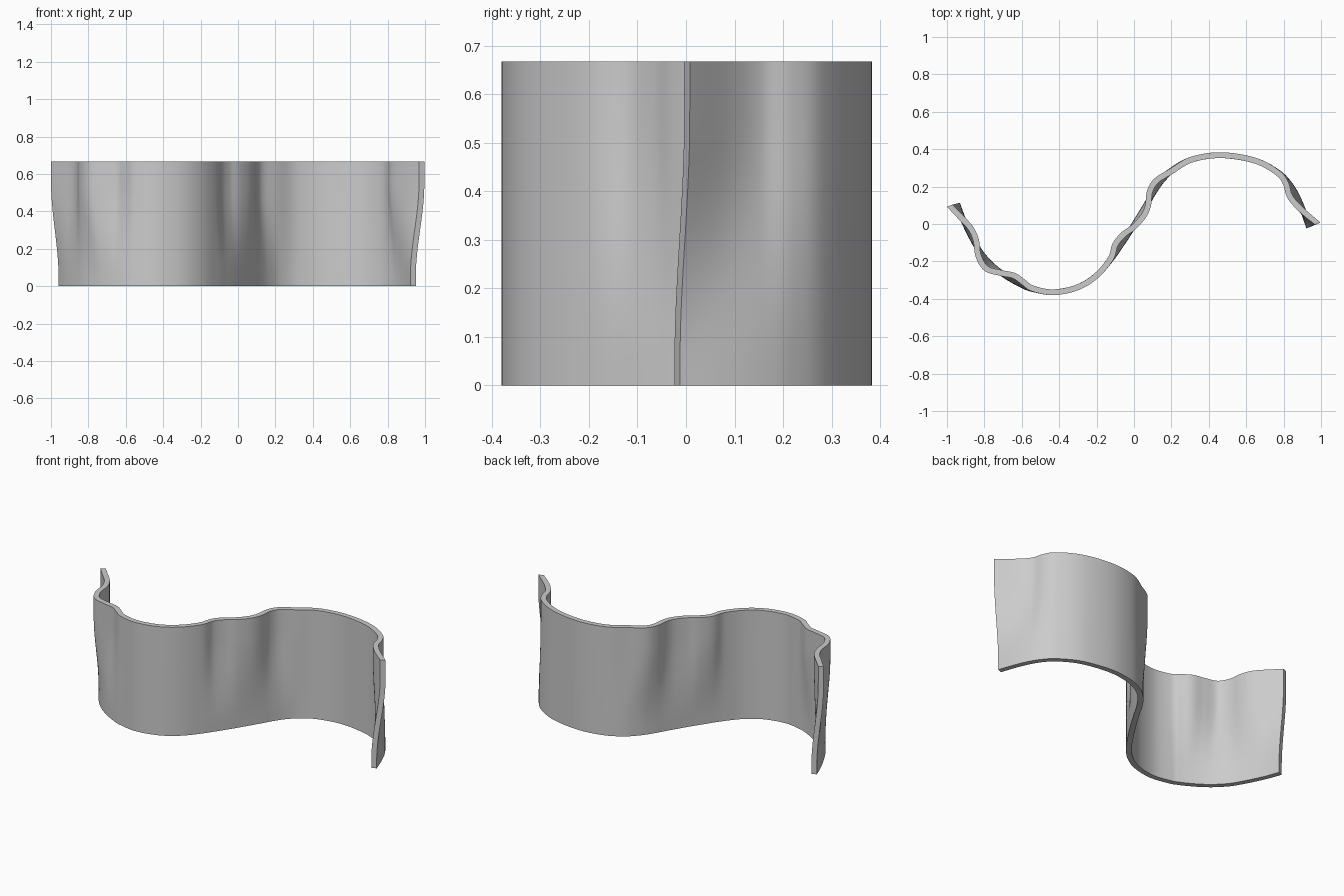
import bpy, bmesh
from mathutils import Vector

if "Cube" in bpy.data.objects:
    bpy.data.objects.remove(bpy.data.objects["Cube"])

H, HALF, STEPS, ROWS = 0.667, 0.0155, 7, 20

# Matching centre lines: smooth S at the foot, rippled S at the rim
foot = [(-.945, .108), (-.92, .04), (-.893, -.02), (-.86, -.085), (-.815, -.16),
        (-.755, -.225), (-.7, -.268), (-.645, -.302), (-.595, -.328), (-.545, -.347),
        (-.43, -.365), (-.3, -.338), (-.2, -.275), (-.125, -.19), (-.072, -.115),
        (-.035, -.06), (0, -.005), (.04, .06), (.07, .11), (.11, .178), (.155, .24),
        (.22, .3), (.32, .348), (.47, .368), (.65, .338), (.77, .275), (.83, .215),
        (.87, .15), (.905, .07), (.936, -.018)]
rim = [(-.985, .098), (-.93, .04), (-.875, -.02), (-.845, -.085), (-.832, -.17),
       (-.79, -.238), (-.71, -.262), (-.64, -.277), (-.59, -.312), (-.54, -.345),
       (-.43, -.365), (-.3, -.338), (-.2, -.275), (-.125, -.185), (-.1, -.11),
       (-.055, -.055), (0, -.015), (.052, .045), (.075, .1), (.085, .175), (.12, .232),
       (.2, .282), (.31, .345), (.47, .368), (.65, .338), (.77, .272), (.812, .215),
       (.832, .15), (.885, .085), (.982, .002)]


def spline(pts):
    p = [Vector(q) for q in pts]
    p = [2 * p[0] - p[1]] + p + [2 * p[-1] - p[-2]]
    out = []
    for i in range(1, len(p) - 2):
        a, b, c, d = p[i - 1:i + 3]
        for k in range(STEPS):
            t = k / STEPS
            out.append(.5 * (2 * b + (c - a) * t + (2 * a - 5 * b + 4 * c - d) * t * t
                             + (3 * b - a - 3 * c + d) * t ** 3))
    return out + [p[-2]]


lower, upper = spline(foot), spline(rim)
n = len(lower)
end_normal = Vector((.93, .37))
bm = bmesh.new()
grid = []
for r in range(ROWS + 1):
    z = H * r / ROWS
    s = min(max((z - .05) / .5, 0), 1)
    s = s * s * (3 - 2 * s)
    line = [a.lerp(b, s) for a, b in zip(lower, upper)]
    sides = ([], [])
    for i, c in enumerate(line):
        t = (line[min(i + 1, n - 1)] - line[max(i - 1, 0)]).normalized()
        w = max(0, 1 - min(i, n - 1 - i) / STEPS)
        nv = Vector((-t.y, t.x)).lerp(end_normal, w).normalized()
        for side, sign in zip(sides, (1, -1)):
            q = c + nv * HALF * sign
            side.append(bm.verts.new((q.x, q.y, z)))
    # Closed loop round the wall's thickness
    grid.append(sides[1] + sides[0][::-1])

# Faces, ends, rim and foot
m = 2 * n
for lo, hi in zip(grid, grid[1:]):
    for i in range(m):
        j = (i + 1) % m
        bm.faces.new((lo[i], lo[j], hi[j], hi[i]))
for ring in (grid[0], grid[-1]):
    for i in range(n - 1):
        bm.faces.new((ring[i], ring[i + 1], ring[m - 2 - i], ring[m - 1 - i]))
bmesh.ops.recalc_face_normals(bm, faces=bm.faces[:])

mesh = bpy.data.meshes.new("wavy_wall")
bm.to_mesh(mesh)
bm.free()
wall = bpy.data.objects.new("wavy_wall", mesh)
bpy.context.collection.objects.link(wall)
bpy.context.view_layer.objects.active = wall
wall.select_set(True)
bpy.ops.object.shade_smooth_by_angle(angle=.6)
